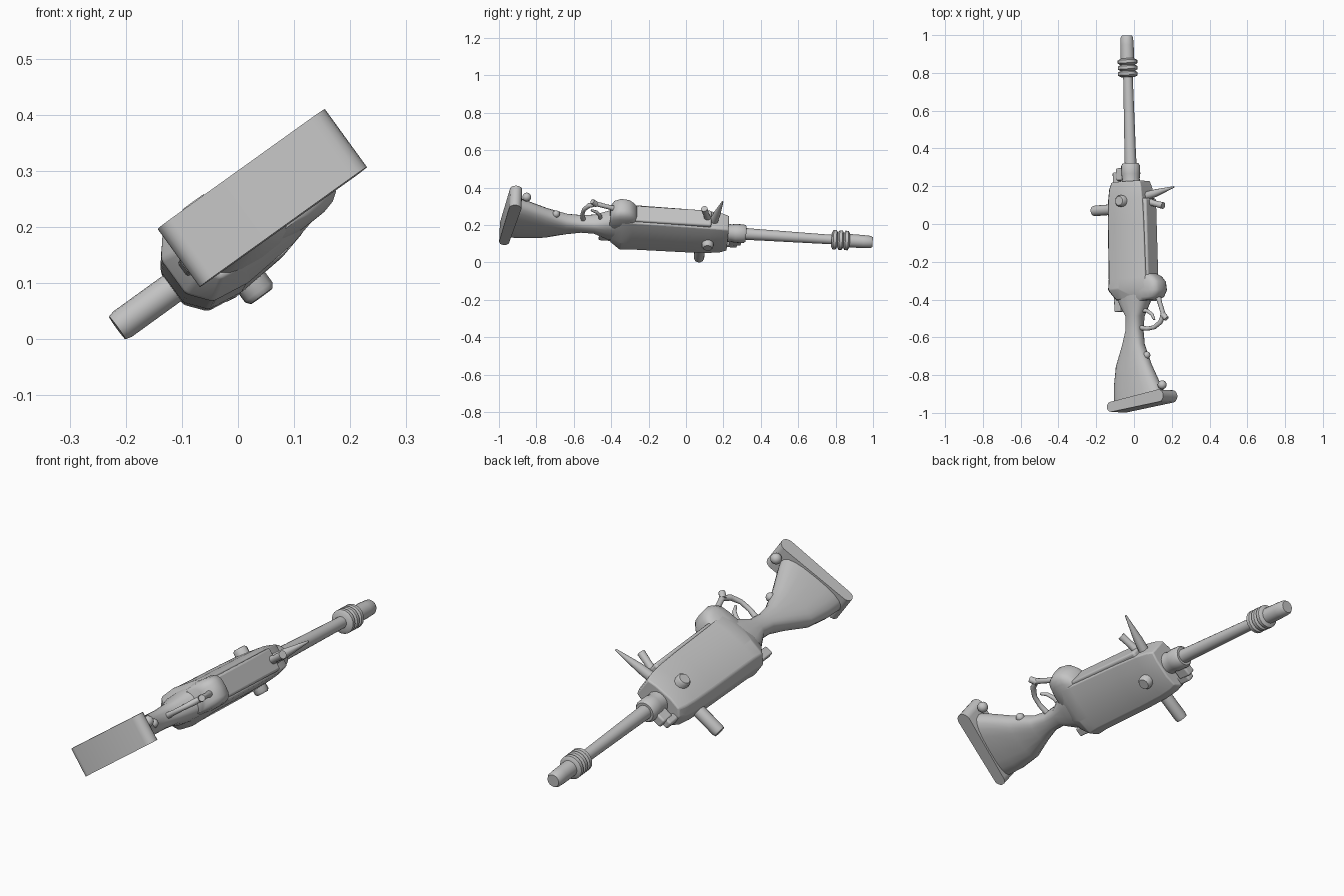
import bpy, bmesh, math
from mathutils import Matrix, Vector

if "Cube" in bpy.data.objects:
    bpy.data.objects.remove(bpy.data.objects["Cube"])

# gun frame: s = sideways, t = along the barrel, h = up from the barrel axis
a = Vector((-0.0296, 1, -0.065)).normalized()
up = Vector((-0.81, 0, -0.588))
up = (up - a * up.dot(a)).normalized()
side = a.cross(up)
M = Matrix((side, a, up)).transposed().to_4x4()
M.translation = Vector((-0.008, 0, 0.174))

grey = bpy.data.materials.new("plain_grey")
grey.diffuse_color = (0.55, 0.55, 0.55, 1)
grey.use_nodes = True
grey.node_tree.nodes["Principled BSDF"].inputs["Base Color"].default_value = grey.diffuse_color
parts = []


def finish(name, bm, angle=40, bevel=0):
    bmesh.ops.recalc_face_normals(bm, faces=bm.faces)
    me = bpy.data.meshes.new(name)
    bm.to_mesh(me)
    bm.free()
    ob = bpy.data.objects.new(name, me)
    bpy.context.collection.objects.link(ob)
    me.materials.append(grey)
    if bevel:
        m = ob.modifiers.new("bevel", 'BEVEL')
        m.width, m.segments = bevel, 3
    bpy.ops.object.select_all(action='DESELECT')
    ob.select_set(True)
    bpy.context.view_layer.objects.active = ob
    bpy.ops.object.shade_smooth_by_angle(angle=math.radians(angle))
    ob.matrix_world = M
    parts.append(ob)
    return ob


def loft(name, rings, angle=40, bevel=0):
    bm = bmesh.new()
    rs = [[bm.verts.new(p) for p in r] for r in rings]
    n = len(rs[0])
    for r0, r1 in zip(rs, rs[1:]):
        for i in range(n):
            bm.faces.new((r0[i], r0[(i + 1) % n], r1[(i + 1) % n], r1[i]))
    bm.faces.new(rs[0])
    bm.faces.new(rs[-1])
    return finish(name, bm, angle, bevel)


def oval(t, top, bot, half, e=0.75, n=20):
    c, r = (top + bot) / 2, (top - bot) / 2
    f = lambda v: math.copysign(abs(v) ** e, v)
    return [(half * f(math.cos(2 * math.pi * i / n)), t,
             c + r * f(math.sin(2 * math.pi * i / n))) for i in range(n)]


def tube(name, prof, h=0, n=20):
    return loft(name, [oval(t, h + r, h - r, r, 1, n) for t, r in prof])


def rod(name, path, radii, n=12):
    # round rod following a path of (s, t, h) points
    pts = [Vector(p) for p in path]
    rings = []
    for i, p in enumerate(pts):
        d = (pts[min(i + 1, len(pts) - 1)] - pts[max(i - 1, 0)]).normalized()
        x = d.orthogonal() if abs(d.x) > 0.9 else Vector((1, 0, 0))
        x = (x - d * x.dot(d)).normalized()
        y = d.cross(x)
        rings.append([p + radii[i] * (math.cos(2 * math.pi * k / n) * x
                      + math.sin(2 * math.pi * k / n) * y) for k in range(n)])
    return loft(name, rings)


def box(name, s, t0, t1, h0, h1, bevel=0.01):
    return loft(name, [[(-s, t, h0), (s, t, h0), (s, t, h1), (-s, t, h1)]
                       for t in (t0, t1)], 40, bevel)


def ball(name, c, r):
    bm = bmesh.new()
    bmesh.ops.create_uvsphere(bm, u_segments=14, v_segments=8, radius=r,
                              matrix=Matrix.Translation(c))
    return finish(name, bm)


# receiver: chamfered on top, tapering towards the bottom, flared at the rear
half = [(0.035, 0.135), (0.072, 0.105), (0.081, 0.04), (0.072, -0.06), (0.059, -0.112)]
sec = half + [(-s, h) for s, h in reversed(half)]
loft("receiver", [[(s * k, t, h * k) for s, h in sec] for t, k in
     ((-0.40, 0.75), (-0.345, 1.07), (-0.29, 1.03), (0.0, 1), (0.13, 0.96),
      (0.19, 0.9), (0.225, 0.8))], 40, 0.006)
box("magazine_strip", 0.05, -0.30, 0.13, -0.128, -0.09)
loft("rear_lug", [oval(t, 0, b, s, 0.6) for t, b, s in (
    (-0.412, -0.13, 0.05), (-0.395, -0.172, 0.06), (-0.36, -0.19, 0.066),
    (-0.315, -0.185, 0.065), (-0.285, -0.16, 0.058), (-0.265, -0.12, 0.05))], 50)
box("rear_sight", 0.016, -0.46, -0.34, 0.085, 0.125, 0.006)

# stock and butt plate
loft("stock", [oval(*v) for v in (
    (-0.34, 0.11, -0.12, 0.07), (-0.42, 0.085, -0.085, 0.062),
    (-0.49, 0.046, -0.046, 0.048), (-0.56, 0.05, -0.038, 0.043),
    (-0.64, 0.078, -0.046, 0.044), (-0.75, 0.125, -0.09, 0.047),
    (-0.86, 0.142, -0.145, 0.053), (-0.95, 0.145, -0.185, 0.056))])
# plate profile: two rounded ends joined by straight sides, square across
ends = [(-0.964, 0.128, 0, 0.027), (-0.924, -0.182, math.pi, 0.033)]
prof = [(t + r * math.cos(g + k * math.pi / 8), h + r * math.sin(g + k * math.pi / 8))
        for t, h, g, r in ends for k in range(9)]
loft("butt_plate", [[(s, t, h) for t, h in prof] for s in (-0.064, 0.064)])
ball("butt_swivel", (0.02, -0.865, -0.178), 0.024)
ball("stock_swivel", (0, -0.70, -0.068), 0.02)

# trigger and guard
rod("trigger_guard", [(0, -0.38, -0.15), (0, -0.43, -0.165), (0, -0.49, -0.185),
    (0, -0.53, -0.165), (0, -0.555, -0.125), (0, -0.56, -0.08), (0, -0.55, -0.02)],
    [0.016, 0.012, 0.013, 0.013, 0.011, 0.011, 0.014])
rod("guard_tip", [(0, -0.49, -0.18), (0, -0.515, -0.205)], [0.016, 0.014])
rod("trigger", [(0, -0.46, -0.04), (0, -0.465, -0.08), (0, -0.485, -0.11),
    (0, -0.515, -0.125)], [0.012, 0.010, 0.009, 0.006])

# barrel, muzzle and its rings
tube("barrel", [(0.2, 0.034), (0.4, 0.030), (0.8, 0.025), (0.9, 0.025)])
tube("muzzle", [(0.86, 0.036), (0.95, 0.035), (0.99, 0.033), (1.0, 0.027)])
for i in range(3):
    c = 0.797 + i * 0.032
    tube("muzzle_ring_%d" % (i + 1), [(c - 0.017, 0.037), (c - 0.008, 0.052),
         (c + 0.008, 0.052), (c + 0.017, 0.037)])
tube("barrel_collar", [(0.2, 0.055), (0.24, 0.046), (0.265, 0.05), (0.31, 0.05), (0.322, 0.042)])
box("front_lug", 0.022, 0.235, 0.30, 0.03, 0.085, 0.008)
box("front_lug_arm", 0.02, 0.20, 0.28, 0.075, 0.108, 0.008)

# charging handle on top
rod("top_handle", [(0, 0.085, 0.08), (0, 0.085, 0.24), (0, 0.085, 0.252)],
    [0.028, 0.028, 0.025], 16)

# pivot knobs on both sides
for sgn, nm in ((1, "left"), (-1, "right")):
    rod(nm + "_knob", [(sgn * 0.05, 0.12, 0.008), (sgn * 0.095, 0.12, 0.008),
        (sgn * 0.104, 0.12, 0.008)], [0.031, 0.031, 0.024])

# spike and stub under the front
rod("front_spike", [(0, 0.14, -0.08), (0, 0.155, -0.16), (0, 0.18, -0.28)],
    [0.024, 0.02, 0.004])
rod("front_stub", [(0, 0.12, -0.08), (0, 0.10, -0.15), (0, 0.085, -0.205)],
    [0.022, 0.016, 0.018])

# centre the model and stand it on the ground
bpy.context.view_layer.update()
pts = [o.matrix_world @ v.co for o in parts for v in o.data.vertices]
lo = Vector([min(p[i] for p in pts) for i in range(3)])
hi = Vector([max(p[i] for p in pts) for i in range(3)])
shift = Vector((-(lo.x + hi.x) / 2, -(lo.y + hi.y) / 2, -lo.z))
for o in parts:
    o.matrix_world = Matrix.Translation(shift) @ o.matrix_world
